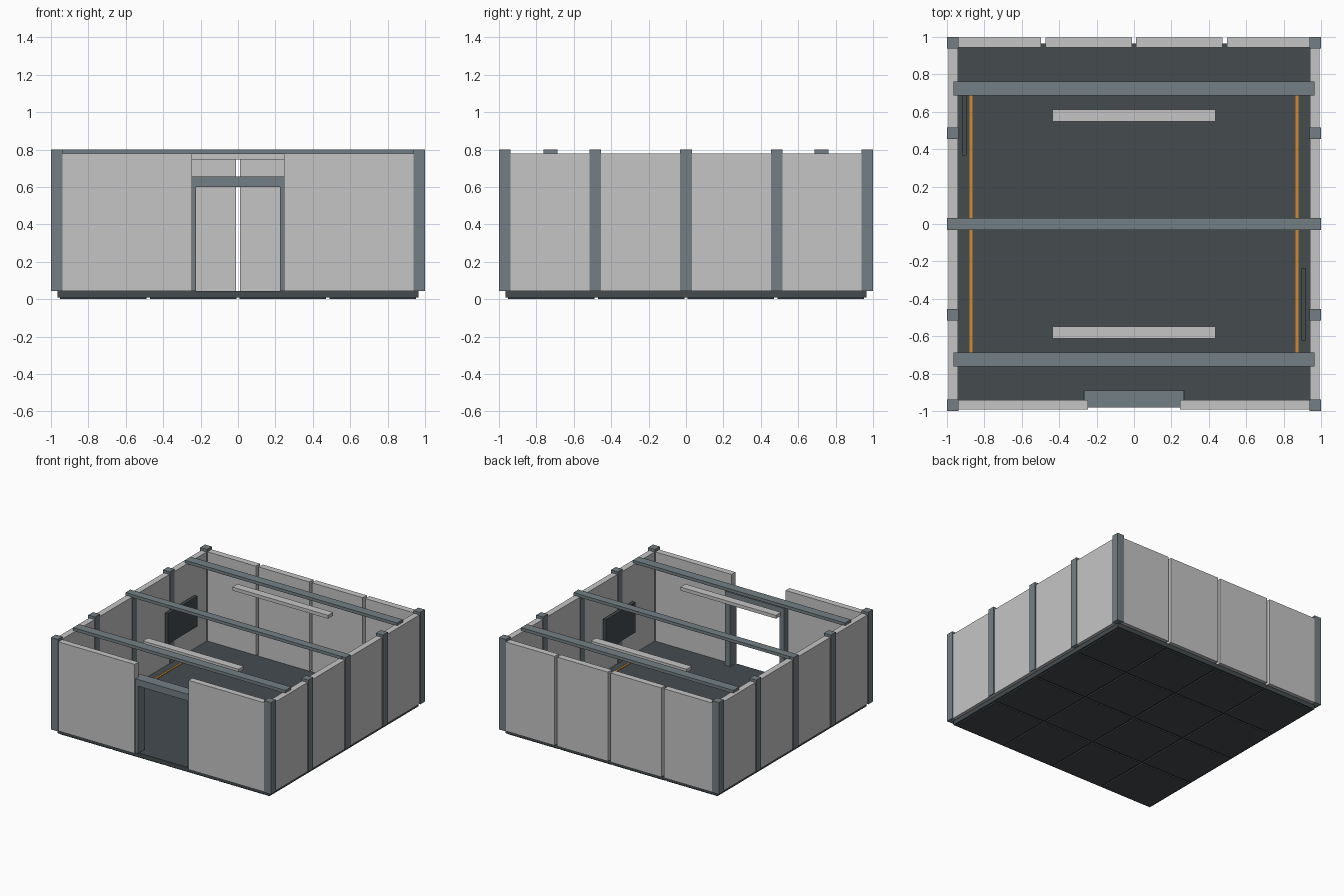
import bpy

cube = bpy.data.objects.get("Cube")
if cube:
    bpy.data.objects.remove(cube, do_unlink=True)


def material(name, rgb):
    mat = bpy.data.materials.new(name)
    mat.use_nodes = True
    color = (*rgb, 1.0)
    mat.diffuse_color = color
    mat.node_tree.nodes["Principled BSDF"].inputs["Base Color"].default_value = color
    return mat


LIGHT = material("light grey panel", (0.55, 0.56, 0.55))
STEEL = material("blue grey steel", (0.175, 0.213, 0.232))
DARK = material("dark slate", (0.058, 0.072, 0.078))
ORANGE = material("orange stripe", (0.64, 0.26, 0.025))


def box(name, x, y, z, mat):
    """Box from (min, max) ranges on each axis."""
    corners = [(a, b, c) for a in x for b in y for c in z]
    faces = [(0, 1, 3, 2), (4, 6, 7, 5), (0, 4, 5, 1),
             (2, 3, 7, 6), (0, 2, 6, 4), (1, 5, 7, 3)]
    mesh = bpy.data.meshes.new(name)
    mesh.from_pydata(corners, [], faces)
    mesh.materials.append(mat)
    obj = bpy.data.objects.new(name, mesh)
    bpy.context.collection.objects.link(obj)
    return obj


def span(center, size):
    return (center - size / 2, center + size / 2)


BASE, WALL_TOP, POST_TOP = 0.045, 0.778, 0.80
BAY = 0.485                       # spacing of panels and posts
POST = 0.062
WALL = span(0.967, 0.05)          # wall thickness range, outward
JOINTS = (-BAY, 0, BAY)

# Floor slab with a grid of tiles underneath
box("floor_slab", span(0, 1.93), span(0, 1.93), (0.01, BASE), DARK)
for i in range(4):
    for j in range(4):
        cx, cy = (i - 1.5) * 0.48, (j - 1.5) * 0.48
        box("floor_tile", span(cx, 0.462), span(cy, 0.462), (0, 0.01), DARK)

# Corner posts, side posts and side wall panels
for s in (-1, 1):
    for y in (-1 + POST / 2, *JOINTS, 1 - POST / 2):
        box("wall_post", span(s * 0.969, POST), span(y, POST), (BASE, POST_TOP), STEEL)
    edges = (-0.94, *JOINTS, 0.94)
    for y0, y1 in zip(edges, edges[1:]):
        box("side_wall_panel", span(s * 0.967, 0.05), (y0, y1), (BASE, WALL_TOP), LIGHT)

# Back wall panels with open slits between them
edges = (-0.952, *JOINTS, 0.952)
for x0, x1 in zip(edges, edges[1:]):
    box("back_wall_panel", (x0 + 0.012, x1 - 0.012), span(0.97, 0.052),
        (BASE, WALL_TOP), LIGHT)

# Front walls and doorway frame
for s in (-1, 1):
    box("front_wall_panel", span(s * 0.5925, 0.695), span(-0.967, 0.05),
        (BASE, WALL_TOP), LIGHT)
    box("door_jamb", span(s * 0.247, 0.044), span(-0.935, 0.088), (BASE, 0.60), STEEL)
box("door_lintel", span(0, 0.535), span(-0.935, 0.09), (0.60, 0.655), STEEL)

# Roof beams
for y, width in ((-0.725, 0.075), (0, 0.066), (0.725, 0.075)):
    box("roof_beam", span(0, 1.93), span(y, width), (0.775, POST_TOP), STEEL)

# Ceiling lamps, floor stripes and wall screens
for s in (-1, 1):
    box("ceiling_lamp", span(0, 0.87), span(s * 0.58, 0.066), (0.747, 0.775), LIGHT)
    box("floor_stripe", span(s * 0.872, 0.016), span(0, 1.40), (BASE, 0.05), ORANGE)
for x, y in ((-0.908, 0.56), (0.908, -0.43)):
    box("wall_screen", span(x, 0.025), span(y, 0.385), (0.25, 0.50), DARK)
